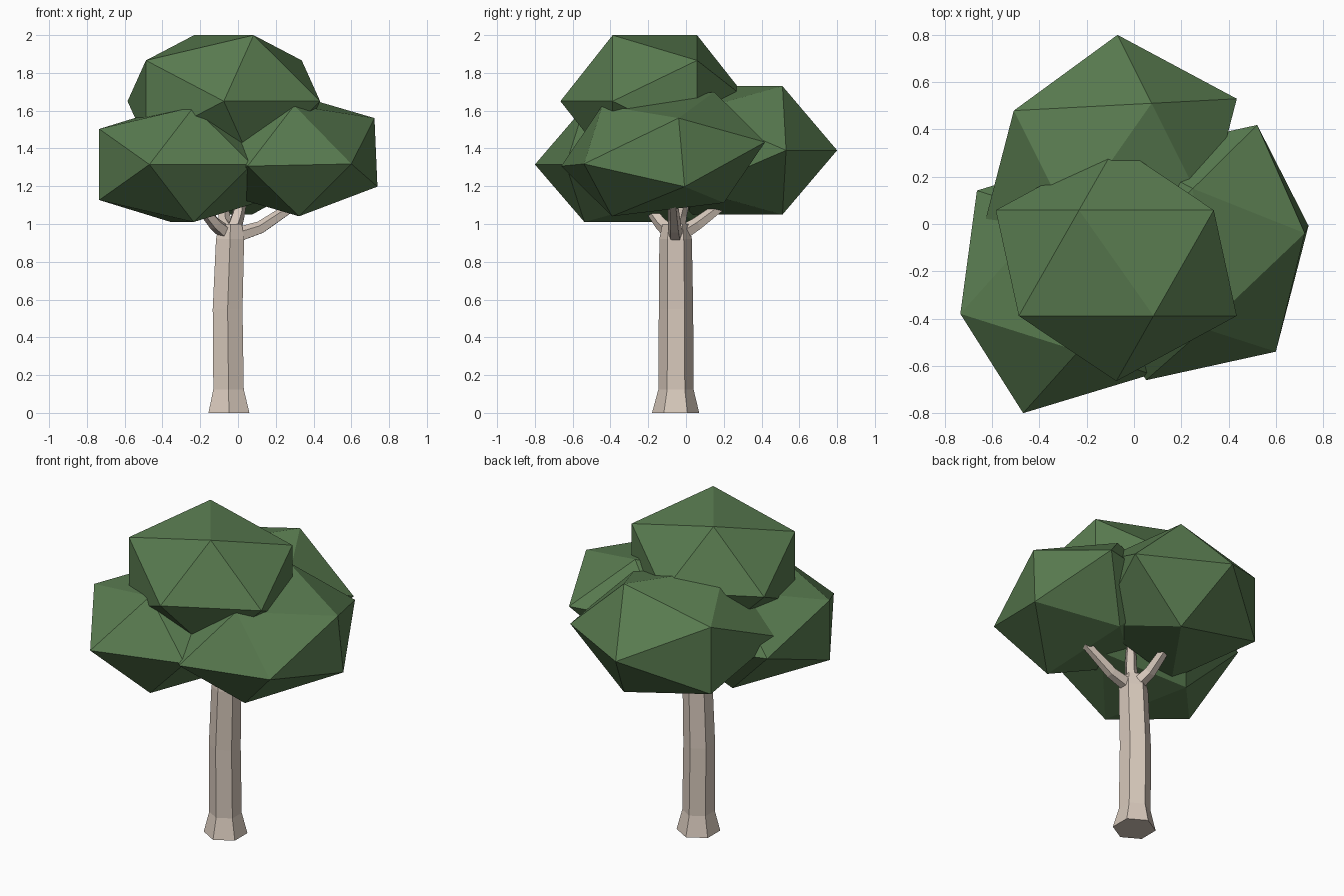
import bpy, bmesh, math
from mathutils import Matrix, Vector

if "Cube" in bpy.data.objects:
    bpy.data.objects.remove(bpy.data.objects["Cube"])


def material(name, color):
    m = bpy.data.materials.new(name)
    m.diffuse_color = (*color, 1)
    m.use_nodes = True
    m.node_tree.nodes["Principled BSDF"].inputs["Base Color"].default_value = m.diffuse_color
    return m


LEAF = material("leaf_green", (0.10, 0.20, 0.08))
BARK = material("bark", (0.68, 0.58, 0.50))


def finish(name, bm, mat):
    bmesh.ops.recalc_face_normals(bm, faces=bm.faces)
    me = bpy.data.meshes.new(name)
    bm.to_mesh(me)
    bm.free()
    me.materials.append(mat)
    ob = bpy.data.objects.new(name, me)
    bpy.context.collection.objects.link(ob)
    return ob


def foliage(name, centre, side, up, pole):
    """Twenty-sided clump stretched along three axes."""
    bm = bmesh.new()
    bmesh.ops.create_icosphere(bm, subdivisions=1, radius=1)
    axes = Matrix((side, up, pole)).transposed()
    for v in bm.verts:
        v.co = Vector(centre) + axes @ v.co.normalized()
    finish(name, bm, LEAF)


def limb(name, path, sides, flat=False):
    """Tapered tube through (x, y, z, radius) stations."""
    bm = bmesh.new()
    pts = [Vector(p[:3]) for p in path]
    rings = []
    for i, p in enumerate(path):
        d = pts[min(i + 1, len(pts) - 1)] - pts[max(i - 1, 0)]
        rot = Matrix.Identity(3) if flat else d.to_track_quat('Z', 'Y').to_matrix()
        ring = []
        for k in range(sides):
            a = math.pi / 2 + 2 * math.pi * k / sides
            ring.append(bm.verts.new(
                pts[i] + rot @ Vector((math.cos(a), math.sin(a), 0)) * p[3]))
        rings.append(ring)
    for a, b in zip(rings, rings[1:]):
        for k in range(sides):
            n = (k + 1) % sides
            bm.faces.new((a[k], a[n], b[n], b[k]))
    bm.faces.new(rings[0])
    bm.faces.new(rings[-1])
    finish(name, bm, BARK)


# Foliage clumps
foliage("foliage_top", (-0.075, -0.165, 1.65),
        (0.57, 0, 0), (0, 0, 0.411), (0, -0.50, 0))
foliage("foliage_left", (-0.295, -0.247, 1.315),
        (0.50, -0.158, 0), (0, 0, 0.358), (-0.174, -0.553, 0))
foliage("foliage_right", (0.286, -0.121, 1.37),
        (-0.42, -0.394, -0.045), (-0.015, -0.03, 0.345), (0.314, -0.419, -0.052))
foliage("foliage_back", (-0.10, 0.261, 1.39),
        (0.583, 0.031, 0), (0, 0, 0.40), (0.03, 0.539, 0))

# Trunk with flared foot
limb("trunk", [(-0.048, -0.055, 0, 0.125), (-0.05, -0.053, 0.125, 0.093),
               (-0.055, -0.053, 0.55, 0.091), (-0.042, -0.055, 0.92, 0.086),
               (-0.04, -0.055, 1.0, 0.07)], 6, flat=True)

# Branches reaching into the clumps
for name, mid, tip in (
        ("branch_right", (0.12, -0.06, 0.98), (0.33, -0.07, 1.12)),
        ("branch_left", (-0.12, -0.13, 1.00), (-0.22, -0.22, 1.12)),
        ("branch_back", (-0.07, 0.06, 1.00), (-0.08, 0.22, 1.12)),
        ("branch_middle", (0.0, -0.03, 1.05), (0.04, 0.02, 1.25))):
    limb(name, [(-0.035, -0.055, 0.93, 0.045), (*mid, 0.036), (*tip, 0.026)], 5)
